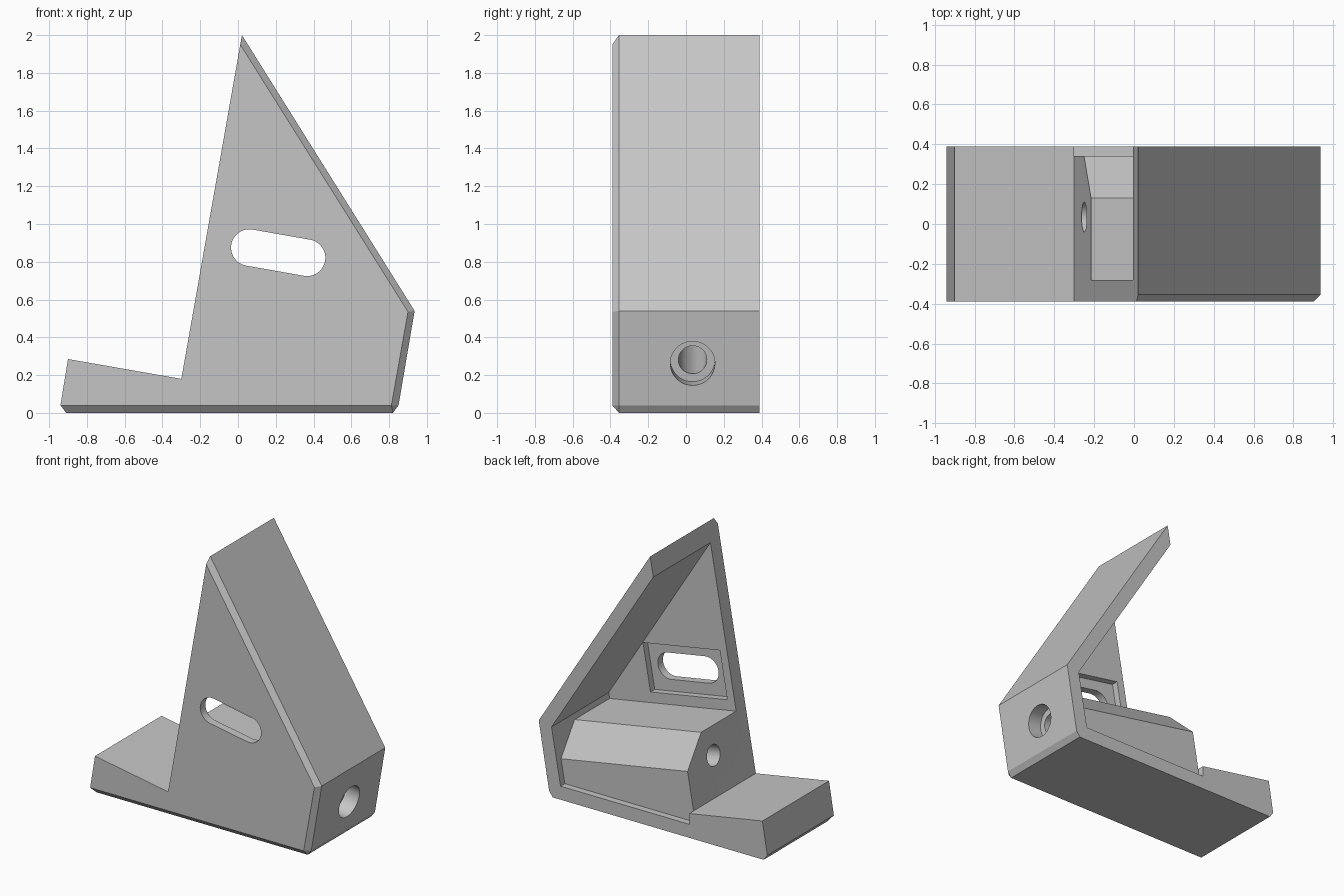
import bpy, bmesh, math
from mathutils import Vector

if "Cube" in bpy.data.objects:
    bpy.data.objects.remove(bpy.data.objects["Cube"])

grey = bpy.data.materials.new("plain_grey")
grey.use_nodes = True
colour = (0.56, 0.56, 0.56, 1)
grey.diffuse_color = colour
grey.node_tree.nodes["Principled BSDF"].inputs["Base Color"].default_value = colour

TILT = math.radians(10)
C, S = math.cos(TILT), math.sin(TILT)
FRONT, BACK, WALL = -0.39, 0.39, -0.28


def tilted(u, v):
    """Tilted frame, with its origin at the inner corner of the step, to x and z."""
    return (-0.30 + C * u + S * v, 0.18 - S * u + C * v)


def at(u, y, v):
    x, z = tilted(u, v)
    return Vector((x, y, z))


def loft(name, rings):
    bm = bmesh.new()
    rows = [[bm.verts.new(p) for p in ring] for ring in rings]
    n = len(rows[0])
    bm.faces.new(rows[0])
    bm.faces.new(rows[-1][::-1])
    for a, b in zip(rows, rows[1:]):
        for i in range(n):
            j = (i + 1) % n
            bm.faces.new((a[i], b[i], b[j], a[j]))
    bmesh.ops.remove_doubles(bm, verts=bm.verts, dist=1e-5)
    bmesh.ops.recalc_face_normals(bm, faces=bm.faces)
    mesh = bpy.data.meshes.new(name)
    bm.to_mesh(mesh)
    bm.free()
    mesh.materials.append(grey)
    ob = bpy.data.objects.new(name, mesh)
    bpy.context.collection.objects.link(ob)
    return ob


def plate(name, points, y0, y1):
    return loft(name, [[(x, y, z) for x, z in points] for y in (y0, y1)])


def bore(name, radius, u0, u1):
    ring = [(2 * math.pi * i / 48) for i in range(48)]
    return loft(name, [[at(u, 0.035 + radius * math.cos(a), 0.287 + radius * math.sin(a))
                        for a in ring] for u in (u0, u1)])


# Bracket body, chamfered along the bottom, right and sloped front edges
outline = [(-0.94, 0.04), (-0.91, 0), (0.82, 0), (0.85, 0.04),
           (0.935, 0.54), (0.021, 2.0), (-0.30, 0.18), (-0.90, 0.285)]
front = [(-0.94, 0.04), (-0.94, 0.04), (0.812, 0.04), (0.812, 0.04),
         (0.90, 0.535), (0.012, 1.95), (-0.30, 0.18), (-0.90, 0.285)]
body = loft("bracket_body", [[(x, FRONT, z) for x, z in front],
                             [(x, FRONT + 0.035, z) for x, z in outline],
                             [(x, BACK, z) for x, z in outline]])

# Inner limits in the tilted frame
END, TOP = 1.054, 0.4875
corner, beyond_apex = (END, 0.5306), (-0.3, 2.033)
cutters = []

# Open space above the block
cutters.append(plate("upper_cavity", [tilted(*p) for p in (
    (-0.3, TOP), (END, TOP), corner, beyond_apex)], WALL, 0.6))

# Sloped back edge of the block
section = [(0.13, TOP), (0.34, 0.284), (0.6, 0.284), (0.6, TOP + 0.02), (0.1095, TOP + 0.02)]
cutters.append(loft("block_bevel", [[at(u, y, v) for y, v in section] for u in (-0.1, END)]))

# Shallow recess behind the block
cutters.append(plate("back_recess", [
    (-0.30, 0.10), (0.756, 0.10), tilted(*corner), tilted(*beyond_apex),
    tilted(-0.3, 0.3), (-0.30, 0.18)], 0.34, 0.6))

# Pocket and rounded slot in the front wall
cutters.append(plate("slot_pocket", [tilted(u, v) for u, v in (
    (0.06, 0.565), (0.70, 0.565), (0.70, 0.92), (0.06, 0.92))], WALL - 0.05, WALL + 0.03))
slot = []
for side in (1, -1):
    for i in range(25):
        a = math.pi * (i / 24 - 0.5)
        slot.append(tilted(0.389 + side * (0.155 + 0.097 * math.cos(a)),
                           0.747 + side * 0.097 * math.sin(a)))
cutters.append(plate("slot", slot, -0.5, -0.2))

# Screw hole with counterbore
cutters.append(bore("screw_hole", 0.075, -0.2, 1.3))
cutters.append(bore("counterbore", 0.118, 1.045, 1.3))

bpy.context.view_layer.objects.active = body
for cutter in cutters:
    cutter.hide_render = True
    mod = body.modifiers.new(cutter.name, "BOOLEAN")
    mod.operation = "DIFFERENCE"
    mod.solver = "EXACT"
    mod.object = cutter
    bpy.ops.object.modifier_apply(modifier=mod.name)
    bpy.data.objects.remove(cutter)

bpy.ops.object.select_all(action="DESELECT")
body.select_set(True)
bpy.ops.object.shade_smooth_by_angle(angle=math.radians(20))
